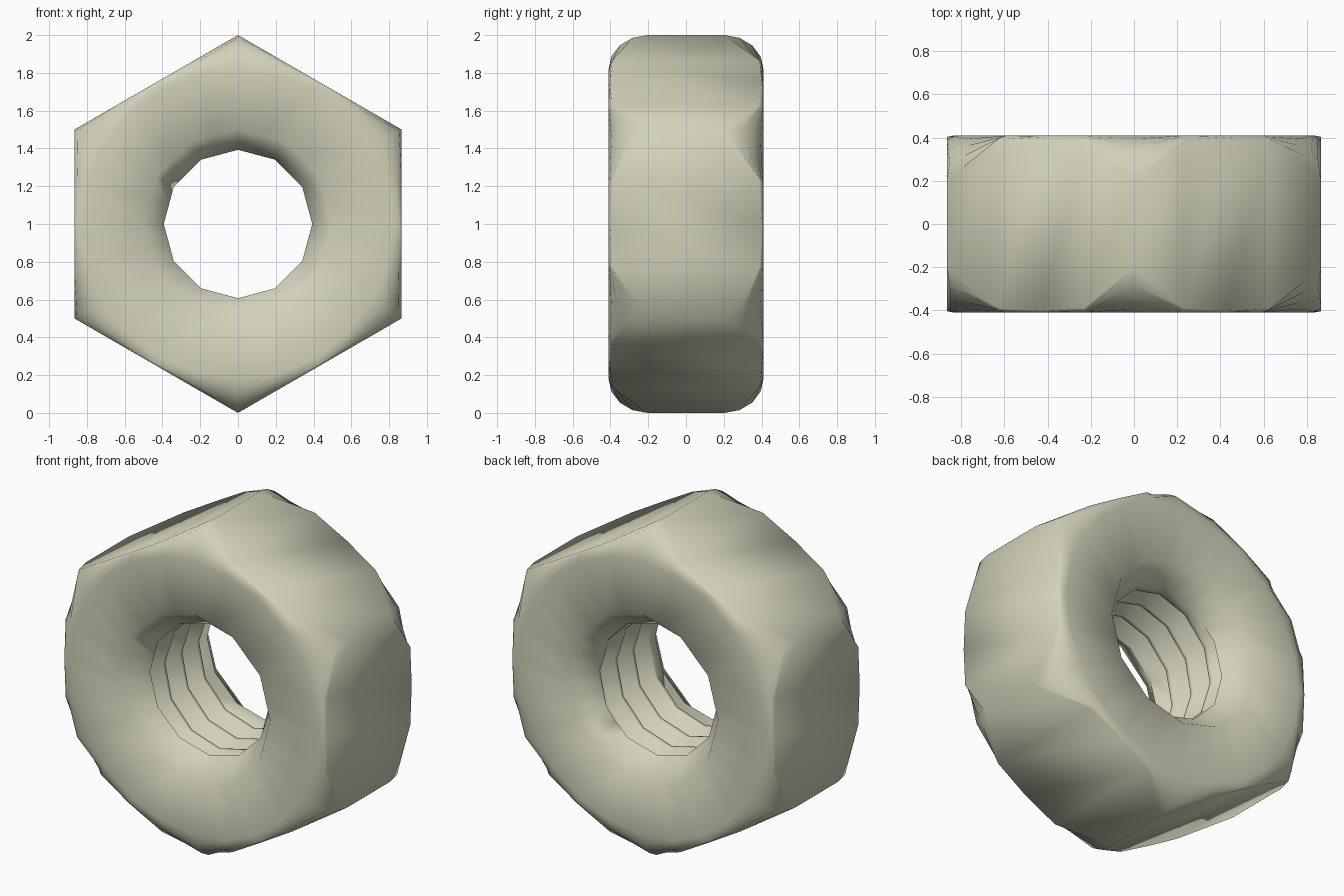
import bpy
import bmesh
from math import sin, cos, acos, pi, radians

cube = bpy.data.objects.get("Cube")
if cube:
    bpy.data.objects.remove(cube, do_unlink=True)

COLUMNS = 24           # steps around the nut axis (y)
FLAT = 0.866           # centre to flat
FACE_R, FACE_Y = 0.82, 0.41
SIDE_Y = 0.20          # where the rounding starts at the corners
RIM_R = 0.50           # countersink mouth
CREST_R, ROOT_R = 0.393, 0.475
LIP_Y, PITCH = 0.27, 0.16
THREAD = [(0.0, CREST_R), (0.15, CREST_R), (0.5, ROOT_R), (0.65, ROOT_R)]


def outside(angle):
    """Profile of the rounded hexagon at one angle, front to back."""
    turn = (angle % (pi / 3)) - pi / 6
    start = acos((FLAT / cos(turn) - FACE_R) / (1 - FACE_R))
    back = []
    for k in range(5):
        t = start + (pi / 2 - start) * k / 4
        back.append((FACE_R + (1 - FACE_R) * cos(t),
                     SIDE_Y + (FACE_Y - SIDE_Y) * sin(t)))
    return [(r, -y) for r, y in reversed(back)] + back


def inside(column):
    """Countersinks and helical thread at one column, back to front."""
    chord = cos(pi / 12) if column % 2 else 1.0   # keeps the bore 12-sided
    rows = [(RIM_R, -FACE_Y), (CREST_R, -LIP_Y)]
    for n in range(-1, 5):
        for part, r in THREAD:
            y = -LIP_Y + PITCH * (n + part + column / COLUMNS)
            if abs(y) >= LIP_Y:
                y, r = max(-LIP_Y, min(LIP_Y, y)), CREST_R
            rows.append((r, y))
    rows += [(CREST_R, LIP_Y), (RIM_R, FACE_Y)]
    return [(r * chord, y) for r, y in reversed(rows)]


# Sweep the closed profile around the axis
bm = bmesh.new()
grid = []
for c in range(COLUMNS + 1):
    a = 2 * pi * c / COLUMNS
    grid.append([bm.verts.new((r * sin(a), y, 1 + r * cos(a)))
                 for r, y in outside(a) + inside(c)])
for left, right in zip(grid, grid[1:]):
    for i in range(len(left)):
        j = (i + 1) % len(left)
        bm.faces.new((left[i], left[j], right[j], right[i]))
bmesh.ops.remove_doubles(bm, verts=bm.verts, dist=0.0005)
bmesh.ops.recalc_face_normals(bm, faces=bm.faces)

mesh = bpy.data.meshes.new("hex_nut")
bm.to_mesh(mesh)
bm.free()
nut = bpy.data.objects.new("hex_nut", mesh)
bpy.context.collection.objects.link(nut)

# Pale warm metal
color = (0.64, 0.64, 0.49, 1)
metal = bpy.data.materials.new("pale_metal")
metal.use_nodes = True
metal.diffuse_color = color
metal.node_tree.nodes["Principled BSDF"].inputs["Base Color"].default_value = color
mesh.materials.append(metal)

# Soft shading over the hexagon corners and rims
bpy.ops.object.select_all(action="DESELECT")
nut.select_set(True)
bpy.context.view_layer.objects.active = nut
bpy.ops.object.shade_smooth_by_angle(angle=radians(75))
